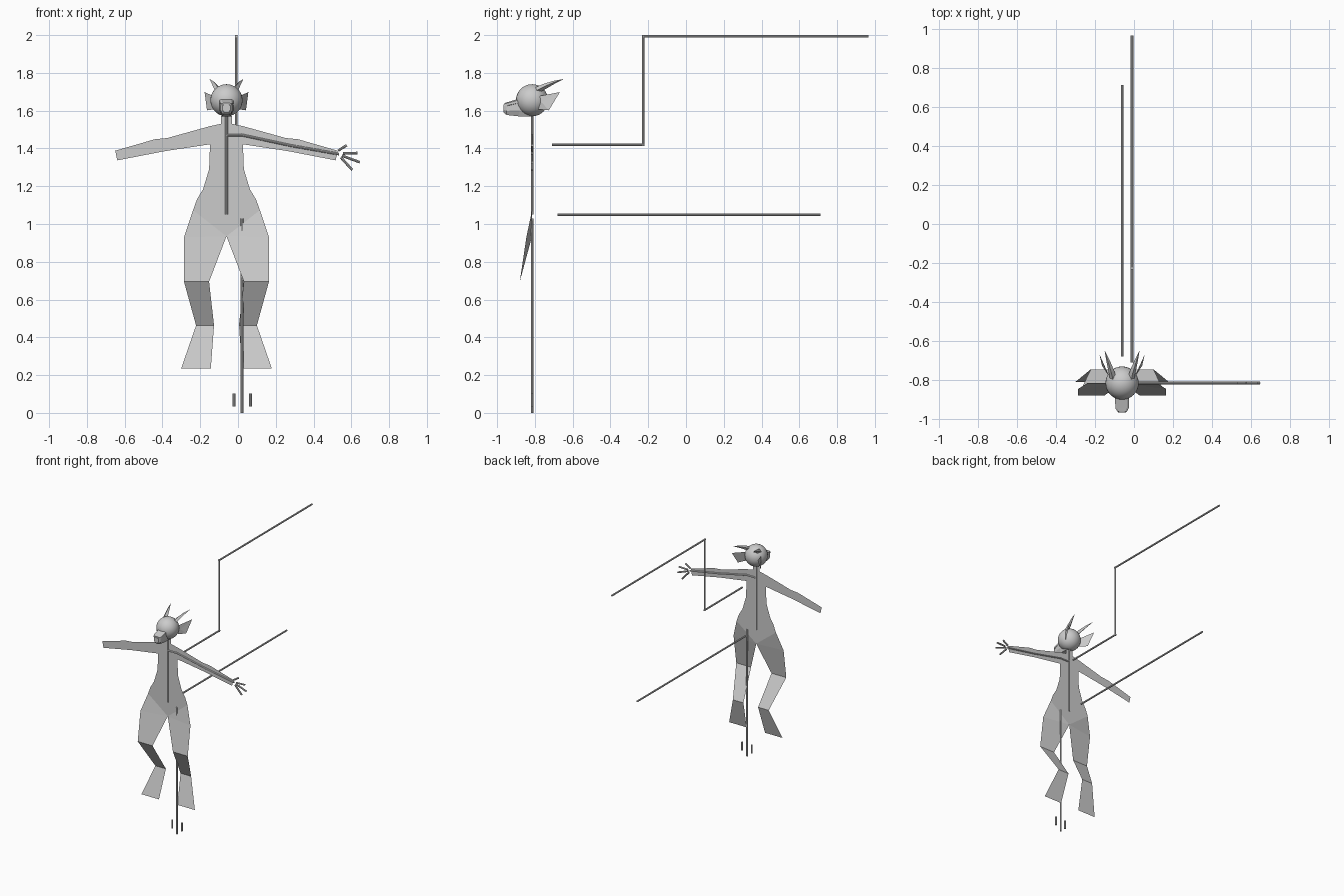
import bpy, bmesh
from mathutils import Vector

if "Cube" in bpy.data.objects:
    bpy.data.objects.remove(bpy.data.objects["Cube"])

CX, BY = -0.061, -0.815      # centre line and depth of the puppet
R = 0.0068                   # rod radius


def make(name, verts, faces, mirror=False, x=0.0):
    me = bpy.data.meshes.new(name)
    me.from_pydata(verts, [], faces)
    bm = bmesh.new()
    bm.from_mesh(me)
    bmesh.ops.recalc_face_normals(bm, faces=bm.faces)
    bm.to_mesh(me)
    bm.free()
    ob = bpy.data.objects.new(name, me)
    ob.location.x = x
    bpy.context.collection.objects.link(ob)
    if mirror:
        ob.modifiers.new("mirror", 'MIRROR')
    return ob


def rod(name, pts, r=R, sides=8):
    """Straight round bars along a list of points."""
    bm = bmesh.new()
    pts = [Vector(p) for p in pts]
    for i, (a, b) in enumerate(zip(pts, pts[1:])):
        d = (b - a).normalized()
        if i > 0:
            a = a - d * r
        if i < len(pts) - 2:
            b = b + d * r
        m = d.to_track_quat('Z', 'Y').to_matrix().to_4x4()
        m.translation = (a + b) / 2
        bmesh.ops.create_cone(bm, cap_ends=True, segments=sides, radius1=r,
                              radius2=r, depth=(b - a).length, matrix=m)
    me = bpy.data.meshes.new(name)
    bm.to_mesh(me)
    bm.free()
    ob = bpy.data.objects.new(name, me)
    bpy.context.collection.objects.link(ob)
    return ob


def loft(name, rings, mirror=False):
    """Skin equal-sized rings and cap both ends."""
    n = len(rings[0])
    verts = [p for ring in rings for p in ring]
    faces = [(k * n + i, k * n + (i + 1) % n, (k + 1) * n + (i + 1) % n, (k + 1) * n + i)
             for k in range(len(rings) - 1) for i in range(n)]
    faces += [tuple(range(n)), tuple(range(len(verts) - n, len(verts)))]
    return make(name, verts, faces, mirror, CX)


# cloth torso with arms: half outline, mirrored
half = [(0, 1.571), (-.03, 1.571), (-.03, 1.53), (-.087, 1.518), (-.314, 1.455),
        (-.378, 1.449), (-.589, 1.388), (-.578, 1.337), (-.325, 1.386), (-.087, 1.422),
        (-.092, 1.29), (-.124, 1.184), (-.156, 1.131), (-.177, 1.073), (0, .935)]
make("torso_cloth", [(x, BY, z) for x, z in half], [tuple(range(len(half)))], True, CX)

# cloth legs: thigh, shin and foot panels
leg = [(-.177, BY, 1.073), (0, BY, .935), (-.225, -.845, .93),
       (-.225, -.88, .695), (-.092, -.88, .695),
       (-.161, -.745, .463), (-.066, -.745, .463),
       (-.240, -.81, .235), (-.083, -.81, .235)]
make("leg_cloth", leg, [(0, 2, 1), (2, 3, 4, 1), (3, 5, 6, 4), (5, 7, 8, 6)], True, CX)

# head
bpy.ops.mesh.primitive_uv_sphere_add(segments=32, ring_count=16, radius=.085,
                                     location=(CX, -.815, 1.655))
bpy.context.object.name = "head"
bpy.ops.object.shade_smooth()


# snout and nose
def oval(y, w, z0, z1):
    h = z1 - z0
    return [(-w * .6, y, z0), (w * .6, y, z0), (w, y, z0 + h * .35), (w, y, z0 + h * .8),
            (w * .7, y, z1), (-w * .7, y, z1), (-w, y, z0 + h * .8), (-w, y, z0 + h * .35)]


loft("snout", [oval(-.81, .036, 1.568, 1.67), oval(-.885, .036, 1.570, 1.659),
               oval(-.95, .031, 1.577, 1.64), oval(-.965, .02, 1.59, 1.632)])
loft("nose", [oval(-.88, .037, 1.63, 1.665), oval(-.945, .034, 1.618, 1.645),
              oval(-.962, .024, 1.622, 1.64)])


# curved horns
def horn_ring(x, y, z, r):
    return [(x - r, y, z), (x, y - r * .6, z + r * .8), (x + r, y, z), (x, y + r * .6, z - r * .8)]


loft("horns", [horn_ring(-.042, -.805, 1.70, .018), horn_ring(-.056, -.75, 1.728, .015),
               horn_ring(-.072, -.70, 1.75, .009), horn_ring(-.088, -.652, 1.766, .001)], True)

# folded ears
make("ears", [(-.070, -.775, 1.678), (-.116, -.668, 1.698), (-.103, -.726, 1.602),
              (-.066, -.78, 1.607), (-.078, -.765, 1.645)],
     [(0, 1, 4), (1, 2, 4), (2, 3, 4), (3, 0, 1, 2)], True, CX)

# inner frame: spine, arm and fingers
rod("spine_rod", [(CX, BY, 1.05), (CX, BY, 1.58)])
rod("arm_rod", [(CX, BY, 1.47), (.025, BY, 1.47), (.28, BY, 1.415), (.535, BY, 1.37)])
fingers = [(.53, 1.388, .575, 1.417), (.555, 1.373, .632, 1.376),
           (.55, 1.362, .645, 1.327), (.545, 1.352, .605, 1.286)]
for i, (x0, z0, x1, z1) in enumerate(fingers):
    rod(f"finger_{i + 1}", [(x0, BY, z0), (x1, BY, z1)])

# leg support and small pegs
rod("leg_rod", [(.021, BY, 0), (.021, BY, 1.03)])
for side, x in (("left", -.021), ("right", .066)):
    rod(f"peg_{side}", [(x, BY, .035), (x, BY, .103)])

# puppeteer's control rods
rod("upper_control_rod", [(-.01, -.71, 1.42), (-.01, -.227, 1.42),
                          (-.01, -.227, 1.993), (-.01, .967, 1.993)])
rod("lower_control_rod", [(CX, -.68, 1.05), (CX, .713, 1.05)])
